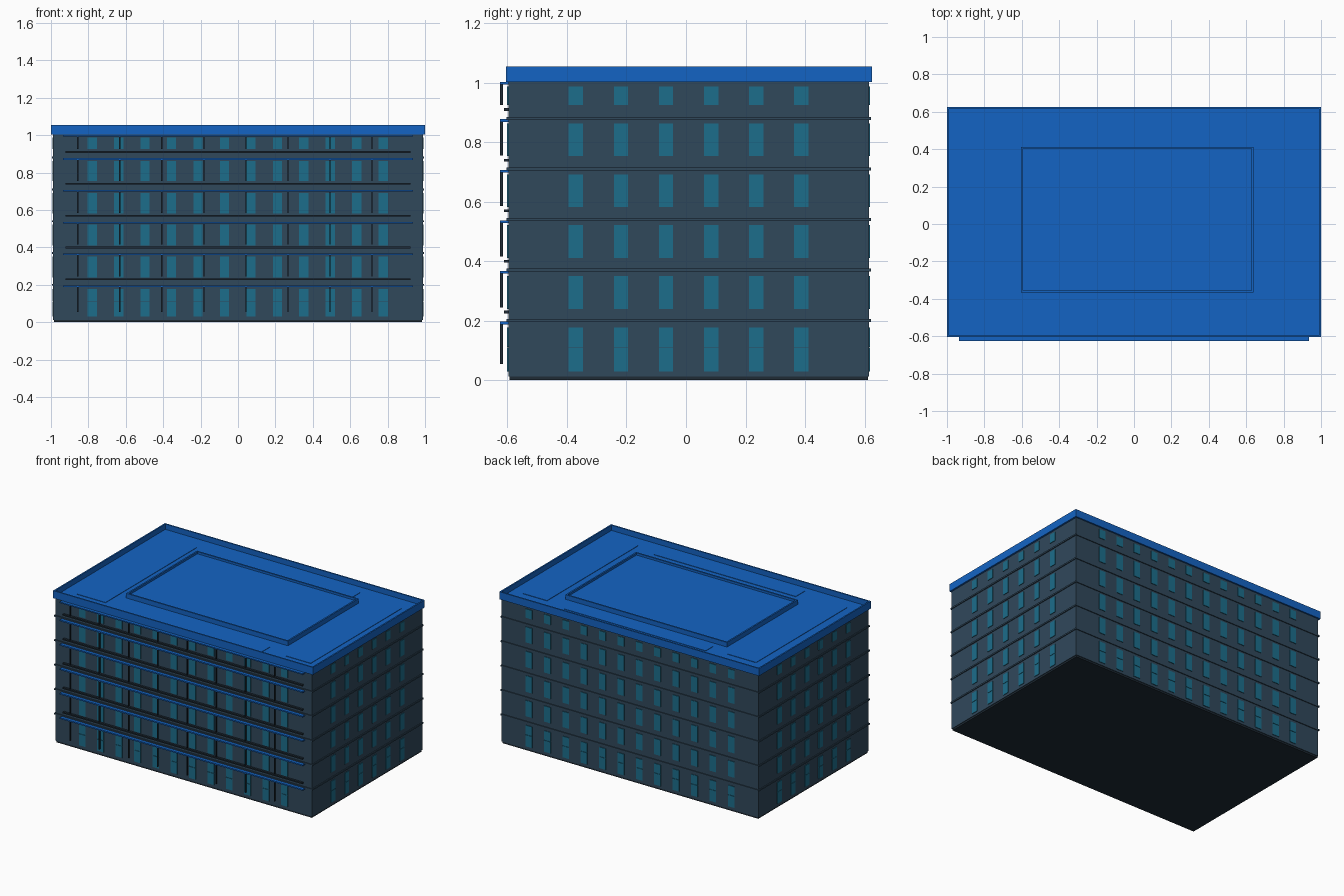
import bpy, bmesh
from mathutils import Matrix, Vector

if "Cube" in bpy.data.objects:
    bpy.data.objects.remove(bpy.data.objects["Cube"])


def material(name, color):
    m = bpy.data.materials.new(name)
    m.diffuse_color = (*color, 1)
    m.use_nodes = True
    m.node_tree.nodes["Principled BSDF"].inputs["Base Color"].default_value = m.diffuse_color
    return m


WALL = material("slate_wall", (0.03, 0.065, 0.105))
BLUE = material("blue_roof", (0.007, 0.127, 0.55))
GLASS = material("teal_glass", (0.012, 0.155, 0.26))
DARK = material("dark_metal", (0.013, 0.024, 0.036))


def add_box(bm, x0, x1, y0, y1, z0, z1):
    mat = Matrix.Translation(((x0 + x1) / 2, (y0 + y1) / 2, (z0 + z1) / 2))
    mat = mat @ Matrix.Diagonal((x1 - x0, y1 - y0, z1 - z0, 1))
    return bmesh.ops.create_cube(bm, size=1, matrix=mat)["verts"]


def finish(bm, name, mat):
    me = bpy.data.meshes.new(name)
    bm.to_mesh(me)
    bm.free()
    me.materials.append(mat)
    ob = bpy.data.objects.new(name, me)
    bpy.context.collection.objects.link(ob)
    return ob


def boxes(name, mat, items):
    bm = bmesh.new()
    for b in items:
        add_box(bm, *b)
    return finish(bm, name, mat)


def tray(name, mat, box, rim, depth):
    """Box whose top face is inset and sunk, leaving a raised rim."""
    bm = bmesh.new()
    add_box(bm, *box)
    bm.normal_update()
    top = max(bm.faces, key=lambda f: f.calc_center_median().z)
    bmesh.ops.inset_region(bm, faces=[top], thickness=rim)
    inner = bmesh.ops.extrude_face_region(bm, geom=[top])
    bmesh.ops.translate(bm, vec=Vector((0, 0, -depth)),
                        verts=[v for v in inner["geom"] if isinstance(v, bmesh.types.BMVert)])
    if top.is_valid:
        bm.faces.remove(top)
    bmesh.ops.recalc_face_normals(bm, faces=bm.faces)
    return finish(bm, name, mat)


X, Y0, Y1 = 0.988, -0.597, 0.615
FLOORS = [0.2 + 0.17 * i for i in range(5)]
ROWS = [(0.03, 0.11), (0.112, 0.177), (0.24, 0.35), (0.41, 0.522),
        (0.582, 0.692), (0.754, 0.862), (0.925, 0.987)]

# Main block and base
boxes("main_block", WALL, [(-X, X, Y0, Y1, 0.012, 1.005)])
boxes("base_plinth", DARK, [(-X + .004, X - .004, Y0 + .004, Y1 - .004, 0, 0.012)])

# Thin ledges around each storey
boxes("storey_ledges", WALL,
      [(-X - .006, X + .006, Y0 - .006, Y1 + .006, z - .005, z + .005) for z in FLOORS])

# Windows on all four sides
panes = []
for z0, z1 in ROWS:
    for i in range(12):
        x = -0.78 + i * 1.557 / 11
        panes.append((x - .025, x + .025, Y0 - .004, Y0 + .01, z0, z1))
        panes.append((x - .025, x + .025, Y1 - .01, Y1 + .004, z0, z1))
    for i in range(6):
        y = -0.37 + i * 0.1515
        panes.append((X - .01, X + .004, y - .024, y + .024, z0, z1))
        panes.append((-X - .004, -X + .01, y - .024, y + .024, z0, z1))
boxes("windows", GLASS, panes)

# Front shelves, rails and standing-off posts
boxes("front_shelves", BLUE,
      [(-0.935, 0.935, -0.625, Y0 + .002, z - .012, z - .003) for z in FLOORS]
      + [(-0.935, 0.935, -0.625, Y0 + .002, 0.994, 1.002)])
boxes("front_rails", DARK,
      [(-0.922, 0.922, -0.612, Y0 + .002, z + .025, z + .034) for z in FLOORS])
boxes("front_posts", DARK,
      [(x - .003, x + .003, -0.625, -0.615, a, b)
       for x in [-0.857 + 0.2248 * i for i in range(8)]
       for a, b in [(0.055, 0.19)] + [(z + .045, z + .16) for z in FLOORS[:4]] + [(0.925, 0.996)]])

# Roof with parapet, raised curb and flat panels
tray("roof_parapet", BLUE, (-1, 1, -0.605, 0.625, 1.003, 1.055), 0.014, 0.037)
tray("roof_curb", BLUE, (-0.605, 0.64, -0.365, 0.413, 1.01, 1.05), 0.015, 0.015)
boxes("roof_panels", BLUE, [
    (-0.89, -0.67, -0.5, 0.5, 1.01, 1.021), (0.72, 0.91, -0.5, 0.5, 1.01, 1.021),
    (-0.53, 0.56, -0.55, -0.45, 1.01, 1.021), (-0.53, 0.56, 0.46, 0.54, 1.01, 1.021)])
